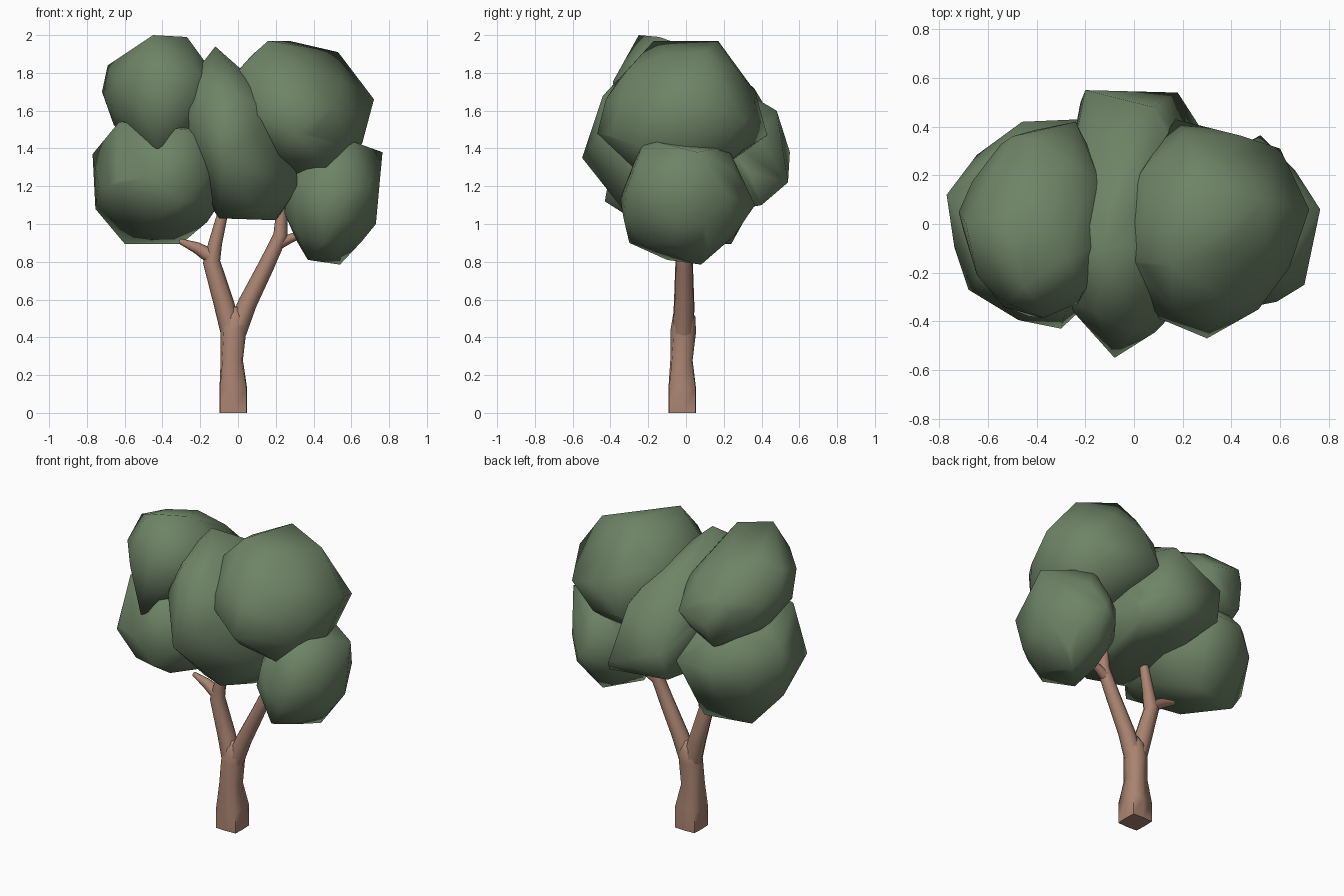
import bpy, bmesh
from math import cos, sin, pi
from mathutils import Vector, Euler

if "Cube" in bpy.data.objects:
    bpy.data.objects.remove(bpy.data.objects["Cube"])


def material(name, rgb):
    m = bpy.data.materials.new(name)
    m.diffuse_color = (*rgb, 1)
    m.use_nodes = True
    m.node_tree.nodes["Principled BSDF"].inputs["Base Color"].default_value = m.diffuse_color
    return m


LEAF = material("leaf_green", (0.155, 0.23, 0.135))
BARK = material("bark_brown", (0.40, 0.23, 0.165))


def finish(name, bm, mat):
    bmesh.ops.recalc_face_normals(bm, faces=bm.faces)
    for f in bm.faces:
        f.smooth = True
    me = bpy.data.meshes.new(name)
    bm.to_mesh(me)
    bm.free()
    me.materials.append(mat)
    ob = bpy.data.objects.new(name, me)
    bpy.context.collection.objects.link(ob)
    return ob


def clump(name, lo, hi, rot, corners, lean=(0, 0)):
    """Coarse leaf ball fitted in the box lo..hi, then drawn out to a few corners."""
    bm = bmesh.new()
    bmesh.ops.create_icosphere(bm, subdivisions=2, radius=1)
    turn = Euler(rot).to_matrix()
    for v in bm.verts:
        p = turn @ v.co
        v.co = p + Vector((lean[0] * p.z, lean[1] * p.z, 0))
    for i in range(3):
        a = min(v.co[i] for v in bm.verts)
        b = max(v.co[i] for v in bm.verts)
        for v in bm.verts:
            t = 0.5 + ((v.co[i] - a) / (b - a) - 0.5) * 0.94
            v.co[i] = lo[i] + t * (hi[i] - lo[i])
    cloud = [v.co.copy() for v in bm.verts] + [Vector(c) for c in corners]
    bm.clear()
    for p in cloud:
        bm.verts.new(p)
    bmesh.ops.convex_hull(bm, input=bm.verts[:])
    bmesh.ops.delete(bm, geom=[v for v in bm.verts if not v.link_faces], context='VERTS')
    bmesh.ops.remove_doubles(bm, verts=bm.verts[:], dist=0.05)
    return finish(name, bm, LEAF)


def limb(name, path, sides=8):
    """Tapered tube through (x, y, z, radius[, corner bulge]) stations."""
    bm = bmesh.new()
    pts = [Vector(p[:3]) for p in path]
    rings = []
    for i, p in enumerate(path):
        d = (pts[min(i + 1, len(pts) - 1)] - pts[max(i - 1, 0)]).normalized()
        if p[2] == 0:
            d = Vector((0, 0, 1))
        u = Vector((0, 1, 0)).cross(d).normalized()
        w = d.cross(u)
        bulge = p[4] if len(p) > 4 else 1
        ring = []
        for k in range(sides):
            r, t = p[3] * (bulge if k % 2 else 1), 2 * pi * k / sides
            ring.append(bm.verts.new(pts[i] + r * (cos(t) * u + sin(t) * w)))
        rings.append(ring)
    for a, b in zip(rings, rings[1:]):
        for k in range(sides):
            j = (k + 1) % sides
            bm.faces.new((a[k], a[j], b[j], b[k]))
    bm.faces.new(rings[0])
    bm.faces.new(rings[-1])
    ob = finish(name, bm, BARK)
    bpy.context.view_layer.objects.active = ob
    ob.select_set(True)
    bpy.ops.object.shade_smooth_by_angle(angle=1.4)
    ob.select_set(False)
    return ob


# Trunk with squarish foot, forked branches and twigs
limb("trunk", [(-.025, -.02, 0, .073, 1.35), (-.025, -.02, .13, .073, 1.35),
               (-.033, -.024, .28, .059, 1.2), (-.025, -.015, .43, .068, 1.05),
               (-.013, -.01, .51, .06), (-.008, -.01, .56, .03)])
limb("left_branch", [(-.035, -.015, .43, .058), (-.075, -.01, .58, .054), (-.14, -.01, .8, .046),
                     (-.12, -.01, .9, .036), (-.07, 0, 1.1, .026)])
limb("right_branch", [(-.01, -.015, .43, .056), (.05, -.01, .58, .05), (.15, -.01, .78, .043),
                      (.225, -.01, .94, .038), (.235, 0, 1.15, .024)])
limb("left_twig", [(-.13, -.01, .82, .042), (-.22, -.01, .875, .03), (-.31, -.01, .91, .014)])
limb("right_twig", [(.2, -.01, .89, .034), (.28, 0, .925, .024), (.42, 0, .98, .015)])

# Leaf clumps
clump("upper_left_leaves", (-.72, -.41, 1.35), (-.06, .41, 1.96), (.3, .5, .2),
      [(-.45, -.25, 2.0), (-.27, -.14, 1.99), (-.69, 0, 1.84), (-.72, .05, 1.7),
       (-.24, .42, 1.62), (-.5, .36, 1.72), (-.43, -.38, 1.4), (-.45, .36, 1.42)], (-.05, -.25))
clump("lower_left_leaves", (-.76, -.42, .91), (-.03, .42, 1.58), (.9, .2, .6),
      [(-.63, -.2, 1.54), (-.77, .12, 1.37), (-.755, .08, 1.08), (-.6, .18, .895), (-.3, .24, .895),
       (-.68, -.27, 1.2), (-.3, -.43, 1.12), (-.46, .42, 1.3), (-.23, .43, 1.3), (-.28, -.36, 1.5)])
clump("middle_leaves", (-.34, -.5, 1.03), (.33, .52, 1.86), (.2, .4, 1.0),
      [(-.12, -.1, 1.94), (-.08, -.55, 1.35), (-.2, .55, 1.38), (.18, .54, 1.22), (.32, -.2, 1.2),
       (-.1, -.2, 1.03), (.2, -.1, 1.02), (.27, .4, 1.1), (.08, .48, 1.6),
       (-.25, -.36, 1.58), (.1, -.32, 1.06), (-.22, .5, 1.2)], (-.35, -.3))
clump("upper_right_leaves", (-.07, -.45, 1.22), (.68, .41, 1.95), (.5, .1, .9),
      [(.16, -.17, 1.97), (.27, .17, 1.97), (.53, .1, 1.91), (.72, .06, 1.66), (.6, .31, 1.55),
       (.3, -.47, 1.48), (.17, .43, 1.47), (.47, -.28, 1.3), (.06, -.37, 1.6), (-.03, -.15, 1.78)],
      (-.2, 0))
clump("lower_right_leaves", (.23, -.37, .81), (.74, .34, 1.43), (.7, .6, .1),
      [(.57, -.22, 1.45), (.765, .06, 1.38), (.73, -.05, 1.0), (.7, -.25, 1.2), (.54, .08, .785),
       (.37, -.1, .81), (.45, -.3, .9), (.52, .365, 1.1), (.5, .22, 1.41)])
